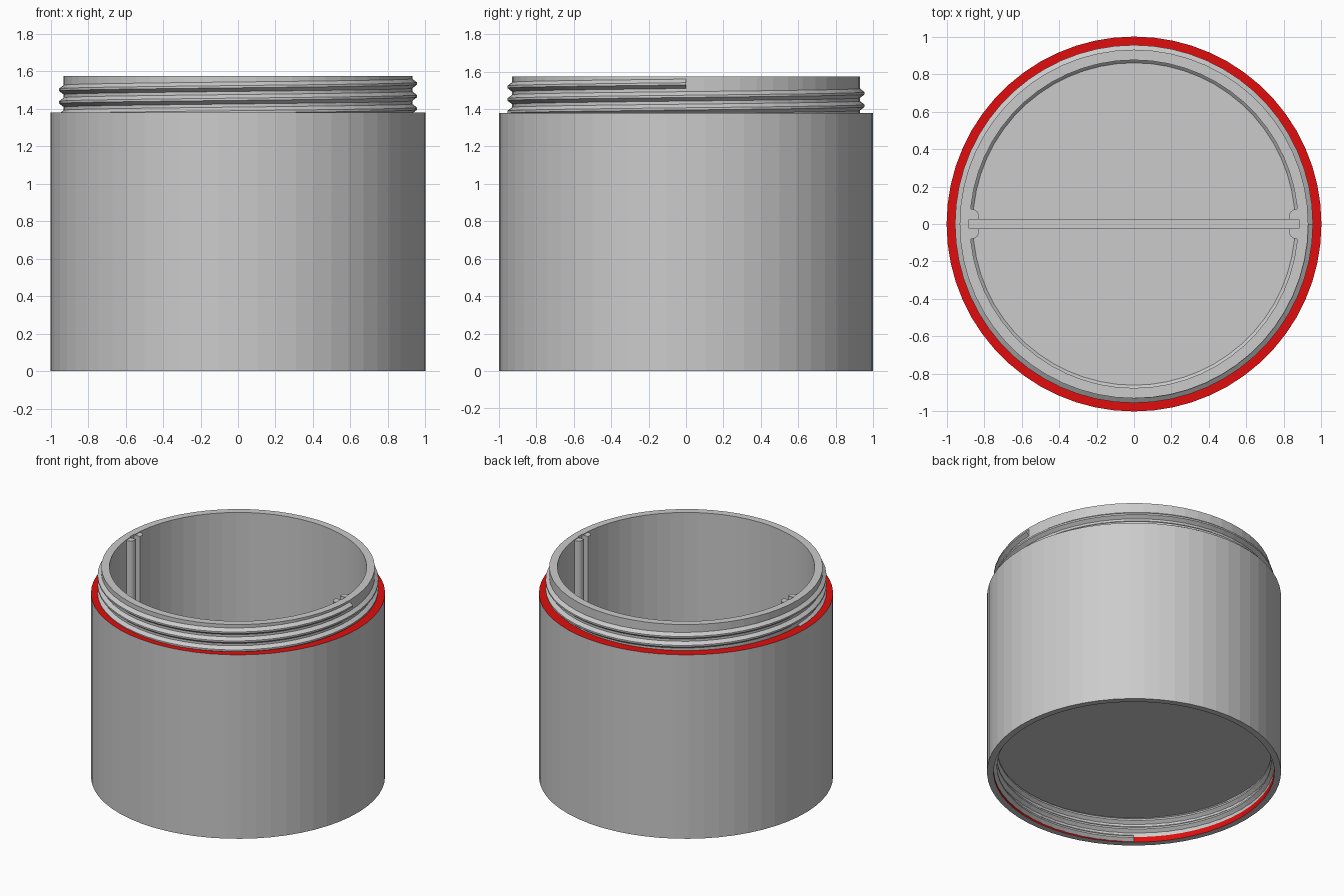
import bpy, bmesh, math

if "Cube" in bpy.data.objects:
    bpy.data.objects.remove(bpy.data.objects["Cube"])

SEG = 60
PITCH = 0.067
FLOOR = 0.25
NECK_TOP = 1.575

red = bpy.data.materials.new("red_face")
red.diffuse_color = (0.75, 0.004, 0.004, 1)
red.use_nodes = True
red.node_tree.nodes["Principled BSDF"].inputs["Base Color"].default_value = red.diffuse_color
grey = bpy.data.materials.new("grey_plastic")
grey.diffuse_color = (0.8, 0.8, 0.8, 1)
grey.use_nodes = True
grey.node_tree.nodes["Principled BSDF"].inputs["Base Color"].default_value = grey.diffuse_color


def to_object(bm, name):
    bmesh.ops.recalc_face_normals(bm, faces=bm.faces)
    me = bpy.data.meshes.new(name)
    bm.to_mesh(me)
    bm.free()
    ob = bpy.data.objects.new(name, me)
    bpy.context.collection.objects.link(ob)
    return ob


def lathe(name, profile):
    bm = bmesh.new()
    vs = [bm.verts.new((r, 0, z)) for r, z in profile]
    es = [bm.edges.new(p) for p in zip(vs, vs[1:])]
    bmesh.ops.spin(bm, geom=vs + es, cent=(0, 0, 0), axis=(0, 0, 1),
                   angle=math.tau, steps=SEG, use_merge=False)
    bmesh.ops.remove_doubles(bm, verts=bm.verts, dist=1e-5)
    return to_object(bm, name)


def thread(name, r_base, r_crest, z_start, a_start, turns):
    # trapezoid section swept along a rising helix
    section = [(r_base, -0.029), (r_crest, -0.006), (r_crest, 0.006), (r_base, 0.029)]
    bm = bmesh.new()
    rings = []
    n = round(turns * SEG)
    for i in range(n + 1):
        a = a_start + math.tau * i / SEG
        z = z_start + PITCH * i / SEG
        rings.append([bm.verts.new((r * math.cos(a), r * math.sin(a), z + dz))
                      for r, dz in section])
    for a, b in zip(rings, rings[1:]):
        for k in range(4):
            j = (k + 1) % 4
            bm.faces.new((a[k], a[j], b[j], b[k]))
    bm.faces.new(rings[0])
    bm.faces.new(rings[-1])
    return to_object(bm, name)


def prism(name, outline, z0, z1):
    bm = bmesh.new()
    f = bm.faces.new([bm.verts.new((x, y, z0)) for x, y in outline])
    ext = bmesh.ops.extrude_face_region(bm, geom=[f])
    top = [v for v in ext["geom"] if isinstance(v, bmesh.types.BMVert)]
    bmesh.ops.translate(bm, verts=top, vec=(0, 0, z1 - z0))
    return to_object(bm, name)


# Container body: cavity, neck, shoulder, outer wall, threaded recess below
body = lathe("container_body", [
    (0, FLOOR), (0.86, FLOOR), (0.875, FLOOR + 0.015), (0.875, NECK_TOP),
    (0.93, NECK_TOP), (0.93, 1.38), (1, 1.38), (1, 0),
    (0.955, 0), (0.955, 0.04), (0.955, 0.19), (0, 0.19)])
body.data.materials.append(grey)
body.data.materials.append(red)
for p in body.data.polygons:
    c = p.center
    r = math.hypot(c.x, c.y)
    shoulder = p.normal.z > 0.9 and r > 0.93 and c.z < 1.5
    recess_lip = c.z < 0.03 and r < 0.957 and abs(p.normal.z) < 0.1
    p.material_index = 1 if shoulder or recess_lip else 0

# Groove across the floor, running up the wall into the guide slots
cutter = prism("groove_cutter",
               [(-0.88, -0.025), (0.88, -0.025), (0.88, 0.025), (-0.88, 0.025)],
               FLOOR - 0.025, 2)
cutter.hide_render = True
cut = body.modifiers.new("groove", 'BOOLEAN')
cut.operation = 'DIFFERENCE'
cut.solver = 'EXACT'
cut.object = cutter
bpy.context.view_layer.objects.active = body
bpy.ops.object.modifier_apply(modifier="groove")
bpy.data.objects.remove(cutter)

# Screw threads: outside the neck and inside the bottom recess
thread("neck_thread", 0.925, 0.955, 1.535 - PITCH * 2.5, math.pi, 2.5)
thread("recess_thread", 0.96, 0.932, 0.03, math.radians(230), 2.4)

# Divider guides: a pair of rails on each side of the cavity
for sx, side in ((-1, "left"), (1, "right")):
    for sy, end in ((-1, "front"), (1, "back")):
        rail = [(0.89, 0.025), (0.83, 0.025), (0.83, 0.055), (0.838, 0.068),
                (0.855, 0.078), (0.89, 0.082)]
        prism(f"{side}_{end}_guide_rail", [(sx * x, sy * y) for x, y in rail],
              FLOOR - 0.01, NECK_TOP - 0.005)
